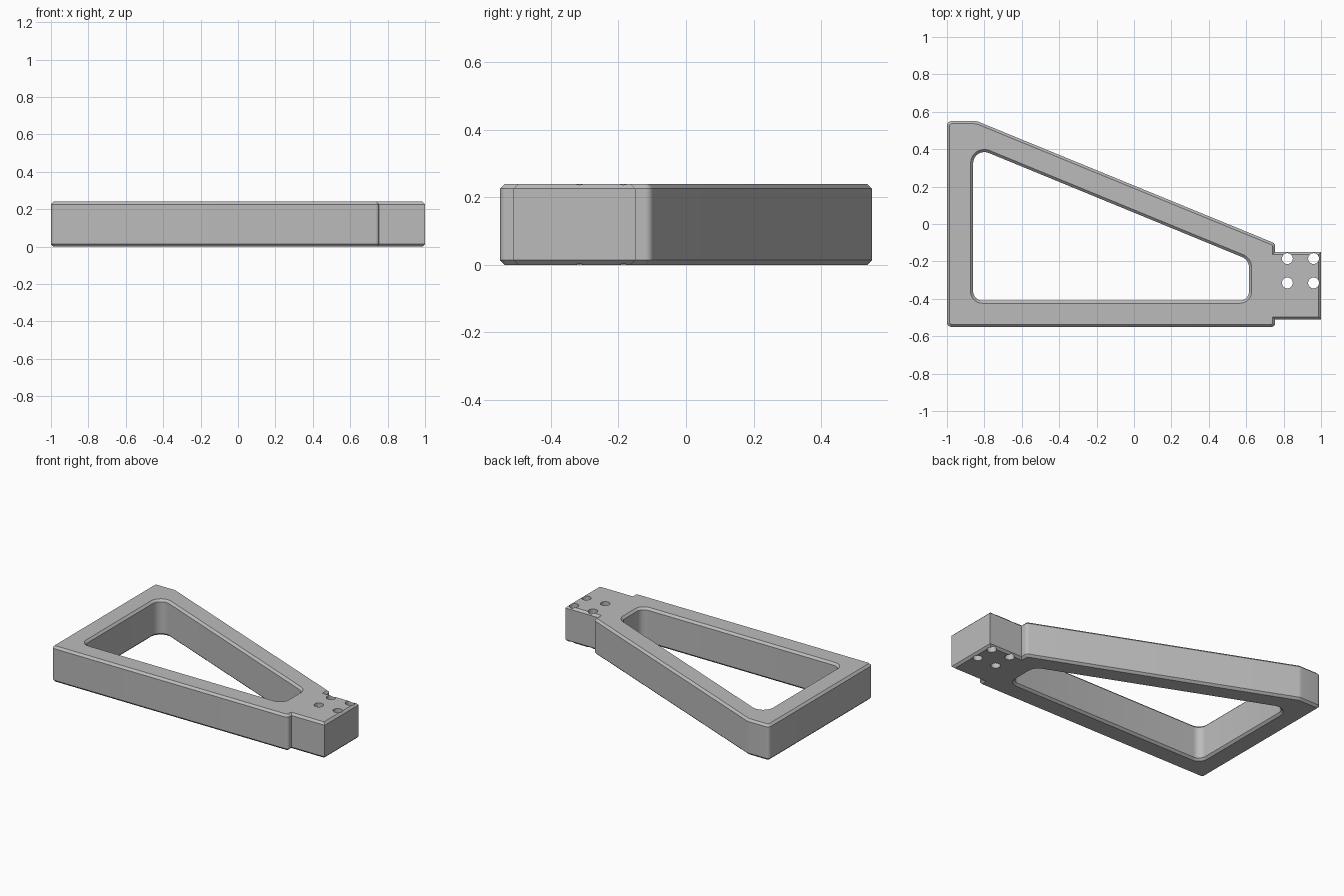
import bpy, bmesh, math
from mathutils import Vector

if "Cube" in bpy.data.objects:
    bpy.data.objects.remove(bpy.data.objects["Cube"])

HEIGHT = 0.24
CHAMFER = 0.014

grey = bpy.data.materials.new("plain_grey")
grey.use_nodes = True
colour = (0.5, 0.5, 0.5, 1)
grey.diffuse_color = colour
grey.node_tree.nodes["Principled BSDF"].inputs["Base Color"].default_value = colour


def rounded(corners, steps=8):
    """Outline through (x, y, radius) corners, with an arc at each."""
    out = []
    for i, (x, y, r) in enumerate(corners):
        p = Vector((x, y))
        if r == 0:
            out.append(p)
            continue
        a = (Vector(corners[i - 1][:2]) - p).normalized()
        b = (Vector(corners[(i + 1) % len(corners)][:2]) - p).normalized()
        half = a.angle(b) / 2
        centre = p + (a + b).normalized() * (r / math.sin(half))
        start = p + a * (r / math.tan(half)) - centre
        end = p + b * (r / math.tan(half)) - centre
        sweep = start.angle_signed(end)
        for k in range(steps + 1):
            t = -sweep * k / steps
            c, s = math.cos(t), math.sin(t)
            out.append(centre + Vector((start.x * c - start.y * s, start.x * s + start.y * c)))
    return out


def offset_left(points, d):
    """Shift a closed outline to its left by d, with mitred corners."""
    out = []
    for i, p in enumerate(points):
        e1 = (p - points[i - 1]).normalized()
        e2 = (points[(i + 1) % len(points)] - p).normalized()
        n1, n2 = Vector((-e1.y, e1.x)), Vector((-e2.y, e2.x))
        out.append(p + (n1 + n2) * (d / (1 + n1.dot(n2))))
    return out


# Outer outline runs anticlockwise, the opening clockwise
outer = rounded([(-1, -0.55, 0.025), (0.755, -0.55, 0.02), (0.755, -0.51, 0),
                 (1, -0.51, 0), (1, -0.15, 0), (0.755, -0.15, 0),
                 (0.755, -0.104, 0.025), (-0.84, 0.55, 0.06), (-1, 0.55, 0.025)])
opening = rounded([(-0.86, -0.41, 0.05), (-0.86, 0.414, 0.06),
                   (0.615, -0.192, 0.06), (0.615, -0.41, 0.05)])

# Frame walls with chamfered rims, then flat caps
bm = bmesh.new()
caps = {0: [], 3: []}
levels = [(0, CHAMFER), (CHAMFER, 0), (HEIGHT - CHAMFER, 0), (HEIGHT, CHAMFER)]
for outline in (outer, opening):
    rings = [[bm.verts.new((p.x, p.y, z)) for p in offset_left(outline, inset)]
             for z, inset in levels]
    n = len(outline)
    for low, high in zip(rings, rings[1:]):
        for i in range(n):
            j = (i + 1) % n
            bm.faces.new((low[i], low[j], high[j], high[i]))
    for level in caps:
        ring = rings[level]
        caps[level] += [bm.edges.get((ring[i], ring[(i + 1) % n])) for i in range(n)]
for edges in caps.values():
    bmesh.ops.triangle_fill(bm, edges=edges, use_beauty=True)
bmesh.ops.recalc_face_normals(bm, faces=bm.faces)
mesh = bpy.data.meshes.new("triangular_frame")
bm.to_mesh(mesh)
bm.free()
mesh.materials.append(grey)
frame = bpy.data.objects.new("triangular_frame", mesh)
bpy.context.collection.objects.link(frame)

# Four bolt holes through the end block
bm = bmesh.new()
for x in (0.82, 0.96):
    for y in (-0.185, -0.315):
        made = bmesh.ops.create_cone(bm, cap_ends=True, segments=32, radius1=0.029,
                                     radius2=0.029, depth=HEIGHT * 2)
        bmesh.ops.translate(bm, verts=made["verts"], vec=(x, y, HEIGHT / 2))
hole_mesh = bpy.data.meshes.new("bolt_hole_cutter")
bm.to_mesh(hole_mesh)
bm.free()
hole_mesh.materials.append(grey)
cutter = bpy.data.objects.new("bolt_hole_cutter", hole_mesh)
cutter.hide_render = True
bpy.context.collection.objects.link(cutter)

cut = frame.modifiers.new("bolt_holes", "BOOLEAN")
cut.operation = "DIFFERENCE"
cut.solver = "EXACT"
cut.object = cutter
bpy.ops.object.select_all(action="DESELECT")
bpy.context.view_layer.objects.active = frame
frame.select_set(True)
bpy.ops.object.modifier_apply(modifier=cut.name)
bpy.data.objects.remove(cutter)
bpy.ops.object.shade_smooth_by_angle(angle=math.radians(25))
